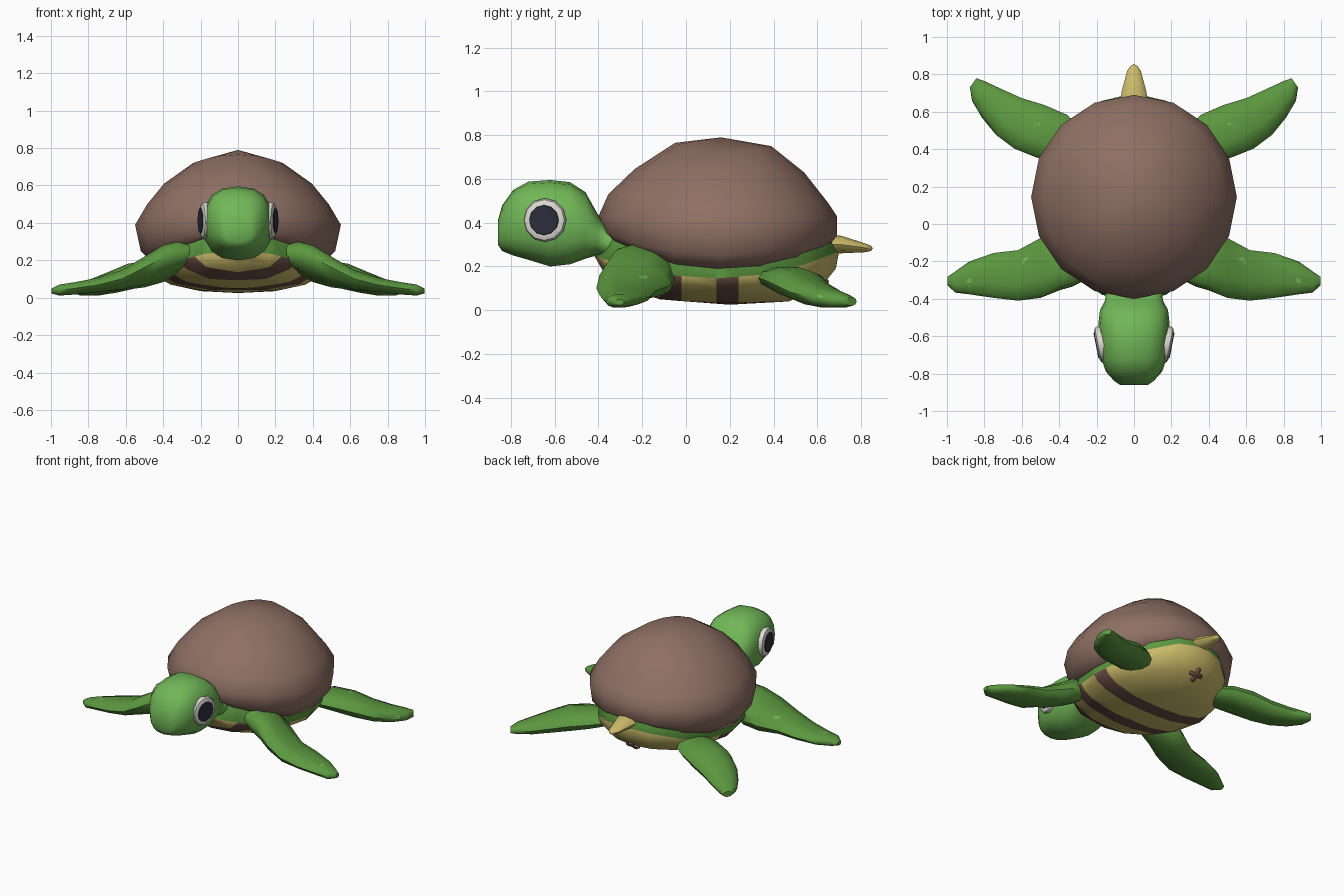
import bpy, bmesh, math
from mathutils import Vector, Matrix
from mathutils.bvhtree import BVHTree

if "Cube" in bpy.data.objects:
    bpy.data.objects.remove(bpy.data.objects["Cube"])


def material(name, rgb):
    lin = [((c / 255 + 0.055) / 1.055) ** 2.4 for c in rgb]
    m = bpy.data.materials.new(name)
    m.diffuse_color = (*lin, 1)
    m.use_nodes = True
    m.node_tree.nodes["Principled BSDF"].inputs["Base Color"].default_value = m.diffuse_color
    return m


BROWN = material("shell brown", (143, 112, 100))
HEAD = material("light green", (113, 183, 87))
SKIN = material("flipper green", (92, 152, 64))
YELLOW = material("belly yellow", (205, 188, 106))
DARK = material("stripe brown", (107, 78, 68))
WHITE = material("eye white", (222, 218, 212))
BLACK = material("pupil dark", (45, 45, 60))


def finish(name, bm, mats, smooth=55, rule=None):
    bmesh.ops.recalc_face_normals(bm, faces=bm.faces)
    if rule:
        for f in bm.faces:
            f.material_index = rule(f)
    me = bpy.data.meshes.new(name)
    bm.to_mesh(me)
    bm.free()
    ob = bpy.data.objects.new(name, me)
    bpy.context.collection.objects.link(ob)
    for m in mats:
        me.materials.append(m)
    bpy.ops.object.select_all(action='DESELECT')
    ob.select_set(True)
    bpy.context.view_layer.objects.active = ob
    bpy.ops.object.shade_smooth_by_angle(angle=math.radians(smooth))
    return ob


def loft(rings):
    """Skin a list of point loops; both ends are capped."""
    bm = bmesh.new()
    loops = [[bm.verts.new(p) for p in r] for r in rings]
    for a, b in zip(loops, loops[1:]):
        n = len(a)
        for i in range(n):
            j = (i + 1) % n
            if len(b) == 1:
                bm.faces.new((a[i], a[j], b[0]))
            else:
                bm.faces.new((a[i], a[j], b[j], b[i]))
    for end in (loops[0], loops[-1]):
        if len(end) > 2:
            bm.faces.new(end)
    return bm


def level(rx, yf, yb, zs, zf, zb, n=16):
    """Horizontal ring whose height differs at side, front and back."""
    pts = []
    for i in range(n):
        a = math.tau * i / n
        c = math.cos(a)
        z = zs + ((zf if c > 0 else zb) - zs) * c * c
        pts.append((rx * math.sin(a), (yf + yb) / 2 - (yb - yf) / 2 * c, z))
    return pts


def oval(centre, side, hw, hz, n=10, power=1.0, shear=0.0):
    """Upright oval ring spanned by a side direction and z."""
    pts = []
    for i in range(n):
        a = math.tau * i / n
        c, s = (math.copysign(abs(v) ** power, v) for v in (math.cos(a), math.sin(a)))
        pts.append(Vector(centre) + Vector(side) * hw * c + Vector((0, 0, hz * s + shear * hw * c)))
    return pts


# Shell dome
shell = loft([level(.46, -.36, .65, .19, .33, .28),
              level(.52, -.385, .69, .25, .36, .33),
              level(.55, -.40, .69, .39, .43, .43),
              level(.485, -.355, .65, .50, .53, .49),
              level(.395, -.235, .54, .61, .645, .63),
              level(.24, -.05, .39, .72, .765, .75),
              [(0, .16, .79)]])
finish("shell", shell, [BROWN])

# Body with green band, yellow belly and dark stripes cut across it
body = loft([level(.45, -.37, .68, .23, .34, .32),
             level(.455, -.42, .70, .145, .25, .27),
             level(.43, -.38, .685, .11, .18, .19),
             level(.36, -.30, .62, .07, .11, .11),
             level(.20, -.12, .47, .035, .05, .04),
             [(0, .2, .025)]])
STRIPES = ((-.33, -.25), (-.12, -.02), (.14, .24))
for y in (v for s in STRIPES for v in s):
    bmesh.ops.bisect_plane(body, geom=body.verts[:] + body.edges[:] + body.faces[:],
                           plane_co=(0, y, 0), plane_no=(0, 1, 0))


def belly_colour(f):
    c = f.calc_center_median()
    t = max(-1, min(1, (c.y - .14) / .56))
    if f.normal.z > -.02 or c.z > .148 + (.105 if t < 0 else .125) * t * t:
        return 0
    return 2 if any(a < c.y < b for a, b in STRIPES) else 1


finish("body", body, [SKIN, YELLOW, DARK], rule=belly_colour)

# Cross stitch on the rear of the belly
stitch = bmesh.new()
tilt = Matrix.Translation((-.01, .61, .108)) @ Matrix.Rotation(math.radians(40), 4, 'X')
for size in ((.1, .026, .026), (.026, .1, .026)):
    bmesh.ops.create_cube(stitch, size=1, matrix=tilt @ Matrix.Diagonal((*size, 1)))
bmesh.ops.bevel(stitch, geom=stitch.edges[:], offset=.006, segments=1, affect='EDGES')
finish("belly_stitch", stitch, [DARK])

# Head and neck: y, bottom, top, half width
HEAD_ROWS = [(-.86, .30, .41, .075), (-.84, .27, .48, .105), (-.79, .25, .55, .15),
             (-.72, .23, .588, .175), (-.62, .20, .595, .185), (-.53, .21, .585, .19),
             (-.46, .235, .54, .182), (-.41, .25, .45, .155), (-.36, .24, .37, .15),
             (-.22, .20, .36, .20)]
head = loft([oval((0, y, (a + b) / 2), (1, 0, 0), w, (b - a) / 2, 16, .8)
             for y, a, b, w in HEAD_ROWS])
finish("head", head, [HEAD])

# Tail
tail = loft([oval((0, y, z), (1, 0, 0), w, h, 8) for y, z, w, h in
             ((.64, .30, .075, .045), (.71, .30, .066, .04), (.82, .285, .036, .02),
              (.845, .283, .018, .012))] + [[(0, .855, .283)]])
finish("tail", tail, [YELLOW])

# Flippers: centre x, y, half width, bottom, top, shear
FRONT = [(.26, -.21, .09, .18, .29, -.02), (.33, -.20, .135, .13, .295, -.15),
         (.40, -.20, .155, .09, .275, -.2), (.50, -.235, .16, .06, .215, -.15),
         (.62, -.275, .135, .04, .148, -.05), (.75, -.275, .12, .028, .108, 0),
         (.88, -.288, .088, .015, .083, 0), (.955, -.31, .057, .01, .072, 0),
         (.998, -.305, .022, .022, .05, 0)]
BACK = [(.30, .40, .10, .11, .19, 0), (.44, .47, .14, .08, .2, 0),
        (.56, .52, .142, .05, .185, 0), (.67, .575, .12, .025, .14, 0),
        (.76, .645, .093, .01, .105, 0), (.83, .71, .063, .01, .08, 0),
        (.86, .755, .03, .02, .06, 0)]
SPOTS = {"front": ((.32, -.265), (.58, -.20), (.87, -.315)),
         "back": ((.525, .54), (.83, .605))}


def flipper(label, rows, side, sx):
    bm = loft([oval((sx * x, y, (a + b) / 2), (sx * side[0], side[1], 0), w, (b - a) / 2, 10, .9, sh)
               for x, y, w, a, b, sh in rows])
    tree = BVHTree.FromBMesh(bm)
    where = "right" if sx > 0 else "left"
    finish(f"{label}_flipper_{where}", bm, [SKIN])
    # Thin spots laid on the upper surface
    spots = bmesh.new()
    for x, y in SPOTS[label]:
        hit, normal, _, _ = tree.ray_cast(Vector((sx * x, y, 1)), Vector((0, 0, -1)))
        if hit is None:
            continue
        turn = normal.to_track_quat('Z', 'Y').to_matrix().to_4x4()
        made = bmesh.ops.create_circle(spots, cap_ends=True, cap_tris=True, segments=8, radius=.027,
                                       matrix=Matrix.Translation(hit) @ turn)
        mid = spots.verts.new(hit)
        for v in made["verts"]:
            near, nn, _, _ = tree.find_nearest(v.co)
            v.co = near + nn * .004
        spots.verts.remove(mid)
    ob = finish(f"{label}_spots_{where}", spots, [HEAD])
    if ob.data.polygons and sum(p.normal.z for p in ob.data.polygons) < 0:
        ob.data.flip_normals()


# Eyes: a shallow white dome with a dark pupil plate
def disc(name, sx, radius, rows, mat):
    turn = Matrix.Rotation(sx * math.radians(-11), 4, 'Z')
    place = Matrix.Translation((sx * .178, -.645, .412)) @ turn
    bm = loft([[place @ Vector((sx * d, radius * k * math.cos(math.tau * i / 12),
                                radius * k * math.sin(math.tau * i / 12)))
                for i in range(12)] for k, d in rows])
    finish(name, bm, [mat], smooth=40)


for sx, where in ((1, "right"), (-1, "left")):
    flipper("front", FRONT, (0, 1), sx)
    flipper("back", BACK, (-.57, .82), sx)
    disc(f"eye_{where}", sx, .1, ((.9, -.04), (1, 0), (.93, .014), (.72, .022)), WHITE)
    disc(f"pupil_{where}", sx, .07, ((1, .02), (.95, .026)), BLACK)
